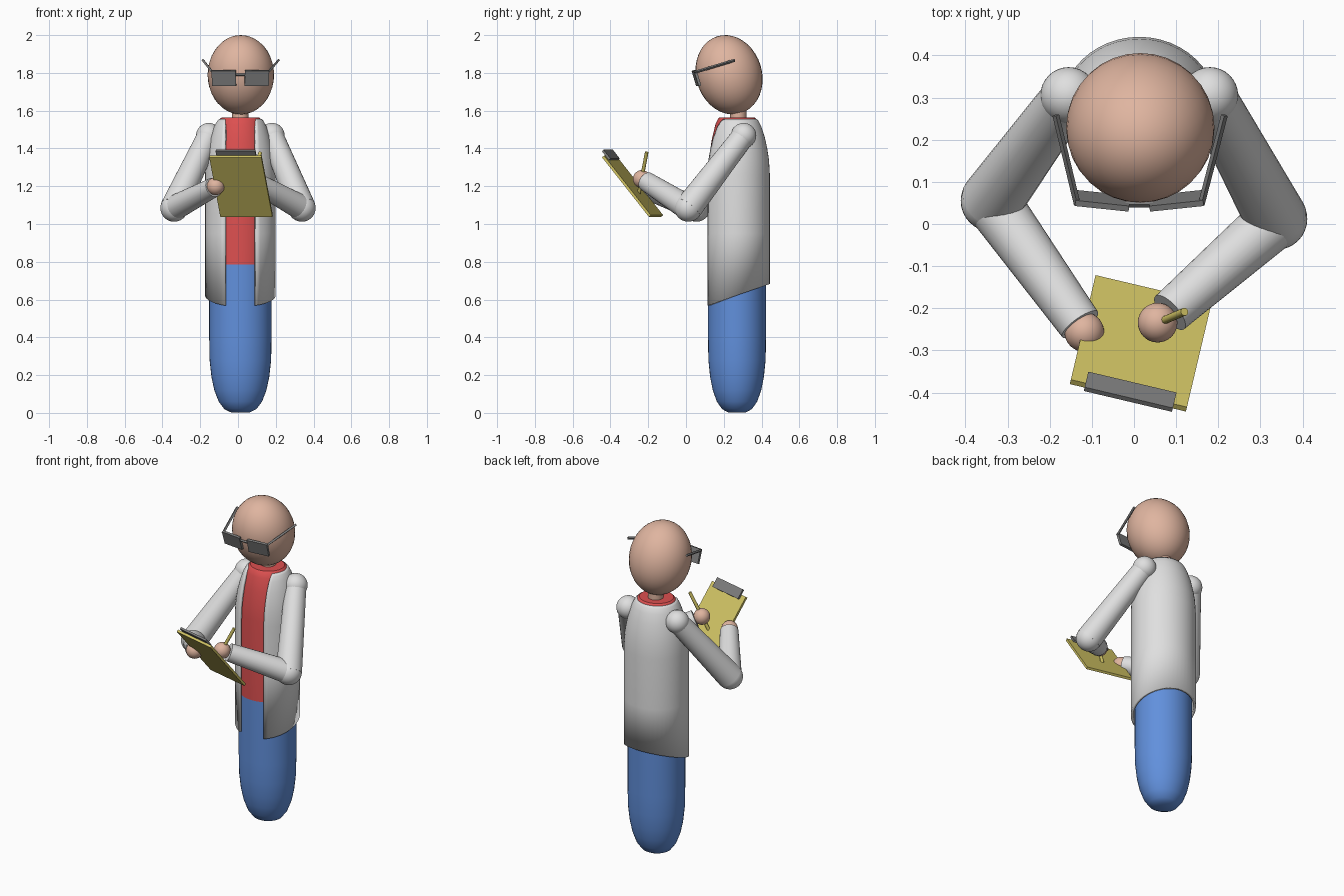
import bpy, bmesh, math
from mathutils import Vector, Matrix

if "Cube" in bpy.data.objects:
    bpy.data.objects.remove(bpy.data.objects["Cube"])


def material(name, r, g, b):
    m = bpy.data.materials.new(name)
    m.diffuse_color = (r, g, b, 1)
    m.use_nodes = True
    m.node_tree.nodes["Principled BSDF"].inputs["Base Color"].default_value = m.diffuse_color
    return m


WHITE = material("coat_white", 0.74, 0.74, 0.74)
RED = material("shirt_red", 0.72, 0.08, 0.08)
BLUE = material("trouser_blue", 0.12, 0.28, 0.72)
SKIN = material("skin", 0.74, 0.46, 0.35)
YELLOW = material("board_yellow", 0.65, 0.56, 0.13)
GREY = material("metal_grey", 0.21, 0.21, 0.21)

CX, CY = 0.0125, 0.27      # body axis
FLAT = 0.93                # body depth / width


def finish(name, bm, mat, matrix=None):
    me = bpy.data.meshes.new(name)
    if matrix:
        bmesh.ops.transform(bm, matrix=matrix, verts=bm.verts)
    bm.to_mesh(me)
    bm.free()
    me.materials.append(mat)
    me.shade_smooth()
    me.set_sharp_from_angle(angle=math.radians(35))
    ob = bpy.data.objects.new(name, me)
    bpy.context.collection.objects.link(ob)
    return ob


def ball(name, centre, radii, mat, tilt=0.0):
    bm = bmesh.new()
    bmesh.ops.create_uvsphere(bm, u_segments=32, v_segments=20, radius=1)
    mx = (Matrix.Translation(centre) @ Matrix.Rotation(tilt, 4, 'X')
          @ Matrix.Diagonal((*radii, 1)))
    return finish(name, bm, mat, mx)


def rod(name, a, b, r1, r2, mat, sides=28):
    a, b = Vector(a), Vector(b)
    bm = bmesh.new()
    bmesh.ops.create_cone(bm, cap_ends=True, segments=sides,
                          radius1=r1, radius2=r2, depth=(b - a).length)
    rot = (b - a).to_track_quat('Z', 'Y').to_matrix().to_4x4()
    return finish(name, bm, mat, Matrix.Translation((a + b) / 2) @ rot)


def box(name, size, mat, matrix):
    bm = bmesh.new()
    bmesh.ops.create_cube(bm, size=1)
    return finish(name, bm, mat, matrix @ Matrix.Diagonal((*size, 1)))


def lathe(name, profile, mat, sides=40):
    """Closed elliptical solid around the body axis; profile is (radius, z)."""
    bm = bmesh.new()
    rings = []
    for r, z in profile:
        rings.append([bm.verts.new((CX + r * math.sin(t), CY - r * FLAT * math.cos(t), z))
                      for t in (2 * math.pi * i / sides for i in range(sides))])
    for lo, hi in zip(rings, rings[1:]):
        for i in range(sides):
            k = (i + 1) % sides
            bm.faces.new((lo[i], lo[k], hi[k], hi[i]))
    bm.faces.new(rings[0][::-1])
    bm.faces.new(rings[-1])
    return finish(name, bm, mat)


# Trousers and shirt
lathe("trousers", [(0.05, 0.003), (0.085, 0.02), (0.115, 0.06), (0.138, 0.12),
                   (0.153, 0.19), (0.163, 0.28), (0.165, 0.40), (0.165, 0.785)], BLUE)
lathe("shirt", [(0.165, 0.785), (0.165, 1.28), (0.158, 1.36), (0.143, 1.45),
                (0.122, 1.53), (0.108, 1.557), (0.098, 1.565)], RED)

# Open coat: shell with a straight front gap and a slanted hem
COAT = [(0.187, None), (0.187, 0.95), (0.187, 1.26), (0.182, 1.34), (0.172, 1.40),
        (0.158, 1.46), (0.139, 1.515), (0.123, 1.545), (0.112, 1.556)]
bm = bmesh.new()
rows, n = [], 40
for r, z in COAT:
    start = math.asin(0.082 / r)
    row = []
    for i in range(n + 1):
        t = start + (2 * math.pi - 2 * start) * i / n
        y = CY - r * FLAT * math.cos(t)
        hem = 0.57 + (y - 0.118) * 0.345
        row.append(bm.verts.new((CX + r * math.sin(t), y, hem if z is None else z)))
    rows.append(row)
for lo, hi in zip(rows, rows[1:]):
    for i in range(n):
        bm.faces.new((lo[i], lo[i + 1], hi[i + 1], hi[i]))
coat = finish("coat", bm, WHITE)
shell = coat.modifiers.new("thickness", 'SOLIDIFY')
shell.thickness, shell.offset = 0.014, -1

# Head and neck
TILT = math.radians(17)
ball("head", (0.015, 0.228, 1.79), (0.176, 0.174, 0.213), SKIN, TILT)
rod("neck", (CX, 0.277, 1.50), (CX, 0.277, 1.66), 0.043, 0.043, SKIN)

# Arms: shoulder, upper sleeve, elbow, forearm, hand
ARMS = {
    "right": ((-0.155, 0.305, 1.468), (-0.338, 0.055, 1.085), (-0.128, -0.238, 1.195),
              (-0.118, -0.256, 1.20)),
    "left": ((0.18, 0.305, 1.468), (0.338, 0.012, 1.085), (0.085, -0.21, 1.225),
             (0.056, -0.234, 1.238)),
}
for side, (shoulder, elbow, wrist, hand) in ARMS.items():
    ball(side + "_shoulder", shoulder, (0.067,) * 3, WHITE)
    rod(side + "_upper_sleeve", shoulder, elbow, 0.06, 0.074, WHITE)
    ball(side + "_elbow", elbow, (0.073,) * 3, WHITE)
    rod(side + "_forearm_sleeve", elbow, wrist, 0.067, 0.052, WHITE)
    ball(side + "_hand", hand, (0.047,) * 3, SKIN)

# Clipboard, its clip and the pencil
across = Vector((0.275, -0.065, 0)).normalized()
down = Vector((0.05, 0.25, -0.315))
down = (down - across * down.dot(across)).normalized()
up = across.cross(down)
board = Matrix.Translation((0.016, -0.283, 1.20)) @ Matrix((across, down, up)).transposed().to_4x4()
box("clipboard", (0.283, 0.405, 0.014), YELLOW, board)
box("clip", (0.215, 0.06, 0.012), GREY, board @ Matrix.Translation((0.002, -0.203, 0.013)))
rod("pencil", (0.02, -0.25, 1.16), (0.12, -0.208, 1.38), 0.0095, 0.0095, YELLOW, 16)

# Glasses: lenses, bridge and side arms
for side, s in (("right", -1), ("left", 1)):
    mx = (Matrix.Translation((0.0125 + s * 0.087, 0.055, 1.772))
          @ Matrix.Rotation(s * math.radians(6), 4, 'Z') @ Matrix.Rotation(TILT, 4, 'X'))
    box(side + "_lens", (0.128, 0.014, 0.085), GREY, mx)
    rod(side + "_glasses_arm", (0.0125 + s * 0.147, 0.046, 1.803),
        (0.0145 + s * 0.2, 0.258, 1.867), 0.008, 0.008, GREY, 4)
rod("glasses_bridge", (-0.02, 0.046, 1.79), (0.045, 0.046, 1.79), 0.007, 0.007, GREY, 4)
